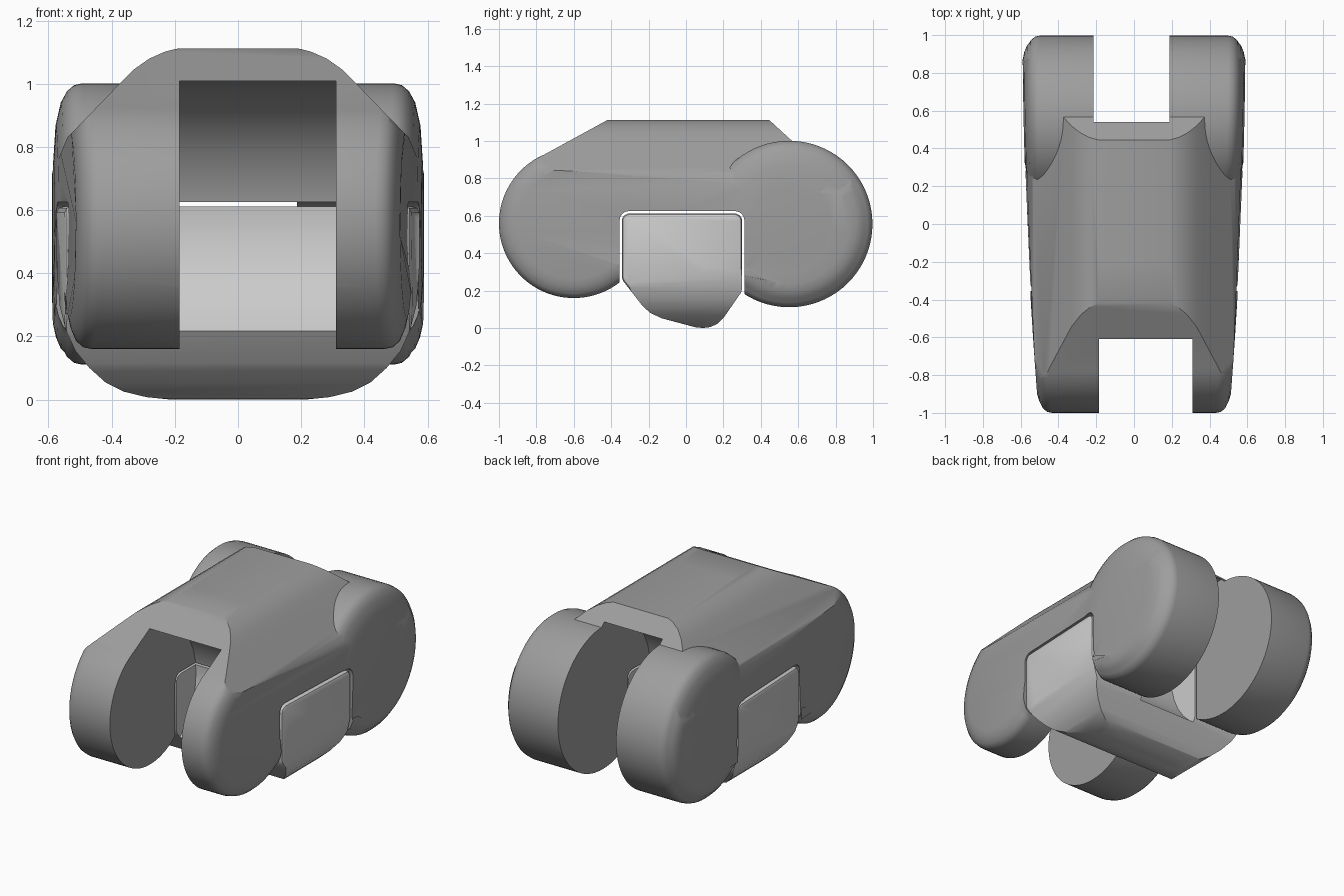
import bpy, bmesh, math
from mathutils import Vector

if "Cube" in bpy.data.objects:
    bpy.data.objects.remove(bpy.data.objects["Cube"])

FRONT, BACK = (-0.6, 0.56), (0.552, 0.556)      # pivot axes in (y, z)


def arc(c, r, a0, a1, n):
    return [(c[0] + r * math.cos(math.radians(a0 + (a1 - a0) * i / n)),
             c[1] + r * math.sin(math.radians(a0 + (a1 - a0) * i / n))) for i in range(n + 1)]


def circle(c, r, n):
    return arc(c, r, 0, 360, n)[:-1]


def half_width(y):
    return 0.567 + 0.0425 * y - 0.0195 * y * y


def inset(pts, d):
    out = []
    for i, p in enumerate(pts):
        p = Vector(p)
        t = (p - Vector(pts[i - 1])).normalized() + (Vector(pts[(i + 1) % len(pts)]) - p).normalized()
        t.normalize()
        out.append((p.x - t.y * d, p.y + t.x * d))
    return out


def skin(name, rings):
    """Closed solid through a list of equal-length vertex rings."""
    bm = bmesh.new()
    vs = [[bm.verts.new(p) for p in ring] for ring in rings]
    n = len(rings[0])
    for a, b in zip(vs, vs[1:]):
        for i in range(n):
            j = (i + 1) % n
            bm.faces.new((a[i], a[j], b[j], b[i]))
    caps = [bm.faces.new(vs[0]), bm.faces.new(vs[-1])]
    bmesh.ops.triangulate(bm, faces=caps)
    bmesh.ops.recalc_face_normals(bm, faces=bm.faces[:])
    me = bpy.data.meshes.new(name)
    bm.to_mesh(me)
    bm.free()
    ob = bpy.data.objects.new(name, me)
    bpy.context.collection.objects.link(ob)
    return ob


def slab(name, pts, steps):
    """Side profile across the tapered width, rim rounded by (inset, drop) steps."""
    left = [[(d - half_width(y), y, z) for y, z in inset(pts, i)] for i, d in steps]
    right = [[(-x, y, z) for x, y, z in ring] for ring in reversed(left)]
    return skin(name, left + right)


def across(name, pts, x0, x1):
    return skin(name, [[(x, y, z) for y, z in pts] for x in (x0, x1)])


def along(name, half):
    pts = half + [(-x, z) for x, z in reversed(half)]
    return skin(name, [[(x, y, z) for x, z in pts] for y in (-1.3, 1.3)])


def boolean(ob, other, op):
    m = ob.modifiers.new(op, 'BOOLEAN')
    m.operation, m.object, m.solver = op, other, 'EXACT'
    m.use_self = op == 'INTERSECT'
    bpy.context.view_layer.objects.active = ob
    bpy.ops.object.modifier_apply(modifier=m.name)


def paint(ob, v):
    mat = bpy.data.materials.new(ob.name + "_grey")
    mat.diffuse_color = (v, v, v, 1)
    mat.use_nodes = True
    mat.node_tree.nodes["Principled BSDF"].inputs["Base Color"].default_value = mat.diffuse_color
    ob.data.materials.clear()
    ob.data.materials.append(mat)


# main body with sloped ends
body_outline = (arc(FRONT, 0.4, 113, 308, 44) + arc(BACK, 0.42, 236, 444, 44)
                + [(0.445, 1.112), (0.1, 1.112), (-0.2, 1.112), (-0.42, 1.112)])
body = slab("link_body", body_outline, [(0.1, 0), (0.06, 0.009), (0.025, 0.024), (0.006, 0.045), (0, 0.07)])
shoulders = along("shoulder_shape", [(0.7, -0.2), (0.63, 0.5), (0.595, 0.7), (0.54, 0.83), (0.37, 1.005),
                                     (0.33, 1.045), (0.28, 1.08), (0.23, 1.102), (0.18, 1.114), (0.1, 1.12)])
boolean(body, shoulders, 'INTERSECT')

# round rear lugs
lugs = slab("rear_lugs", circle(BACK, 0.445, 72),
            [(0.25, 0), (0.13, 0.008), (0.06, 0.024), (0.025, 0.043), (0.006, 0.065), (0, 0.09)])
boolean(body, lugs, 'UNION')

# notch for the underside pad
notch = across("pad_notch", [(-0.355, -0.2), (0.312, -0.2)] + arc((0.262, 0.575), 0.05, 0, 90, 6)
               + arc((-0.305, 0.575), 0.05, 90, 180, 6), -0.8, 0.8)
boolean(body, notch, 'DIFFERENCE')

# underside pad
pad_outline = ([(-0.343, 0.27), (-0.335, 0.25), (-0.23, 0.115), (-0.19, 0.08), (-0.13, 0.052), (0.05, 0.004),
                (0.09, 0.0), (0.13, 0.005), (0.17, 0.023), (0.205, 0.06), (0.295, 0.19), (0.3, 0.21)]
               + arc((0.26, 0.572), 0.04, 0, 90, 6) + arc((-0.303, 0.572), 0.04, 90, 180, 6))
pad = slab("underside_pad", pad_outline, [(0.02, 0.003), (0.006, 0.009), (0, 0.022)])
belly = along("belly_shape", [(0.6, 0.8), (0.58, 0.5), (0.565, 0.3), (0.545, 0.22), (0.515, 0.155), (0.47, 0.1),
                              (0.42, 0.055), (0.36, 0.025), (0.29, 0.008), (0.2, -0.001)])
boolean(pad, belly, 'INTERSECT')

# hinge slots at both ends
front_slot = across("front_slot", circle(FRONT, 0.45, 36), -0.185, 0.31)
rear_slot = across("rear_slot", circle(BACK, 0.47, 36), -0.215, 0.187)
for ob in (body, pad):
    boolean(ob, front_slot, 'DIFFERENCE')
    boolean(ob, rear_slot, 'DIFFERENCE')

for helper in (shoulders, lugs, notch, belly, front_slot, rear_slot):
    bpy.data.objects.remove(helper)

paint(body, 0.34)
paint(pad, 0.57)
bpy.ops.object.select_all(action='DESELECT')
for ob in (body, pad):
    ob.select_set(True)
bpy.context.view_layer.objects.active = body
bpy.ops.object.shade_smooth_by_angle(angle=math.radians(30))
